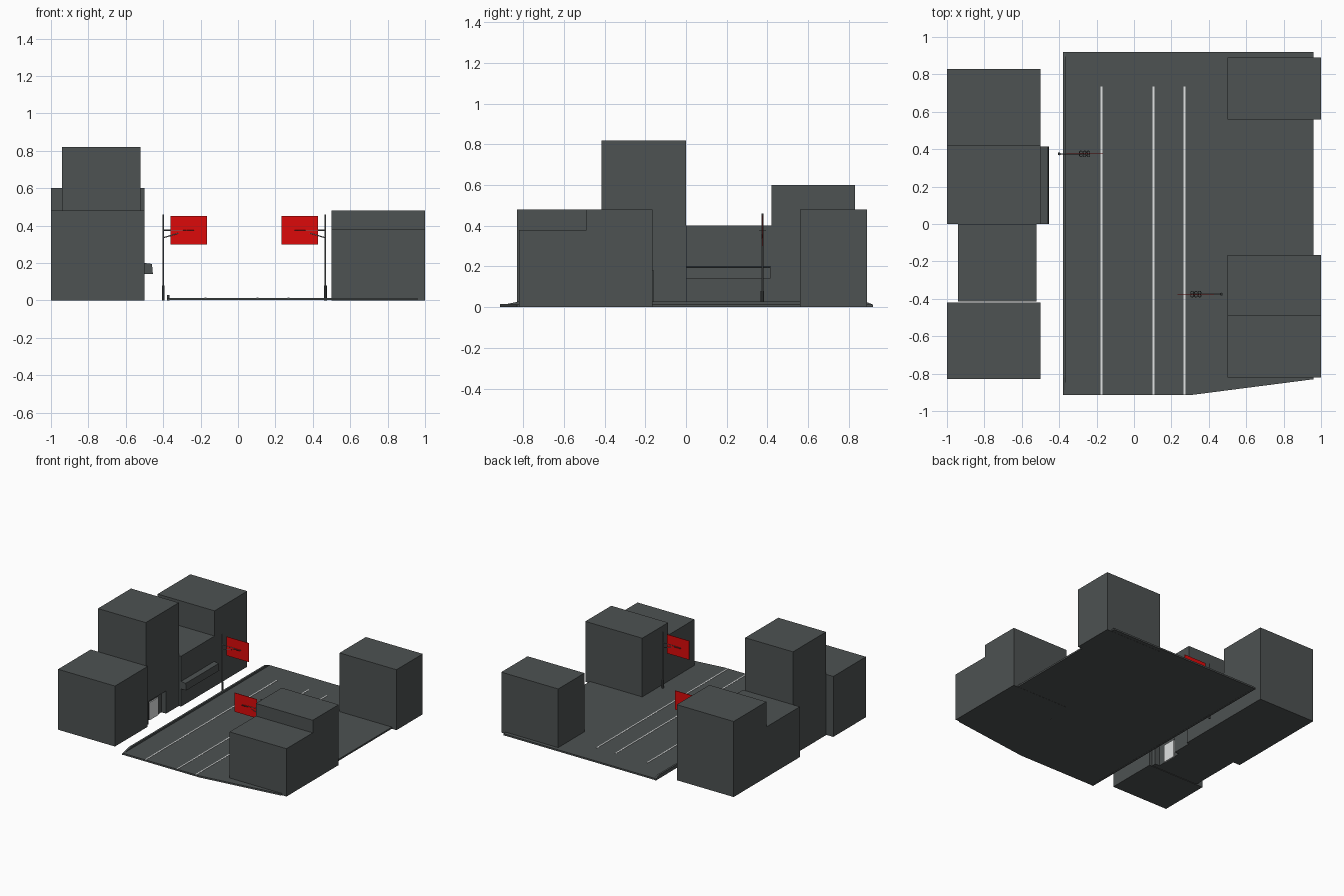
import bpy, bmesh, math
from mathutils import Vector

if "Cube" in bpy.data.objects:
    bpy.data.objects.remove(bpy.data.objects["Cube"])


def material(name, rgb):
    m = bpy.data.materials.new(name)
    m.diffuse_color = (*rgb, 1)
    m.use_nodes = True
    m.node_tree.nodes["Principled BSDF"].inputs["Base Color"].default_value = m.diffuse_color
    return m


GREY = material("concrete_grey", (0.075, 0.084, 0.084))
RED = material("sign_red", (0.72, 0.003, 0.003))
WHITE = material("line_white", (0.75, 0.77, 0.77))
STEEL = material("pole_steel", (0.14, 0.15, 0.15))


def add_mesh(name, bm, mat):
    bmesh.ops.recalc_face_normals(bm, faces=bm.faces)
    me = bpy.data.meshes.new(name)
    bm.to_mesh(me)
    bm.free()
    me.materials.append(mat)
    ob = bpy.data.objects.new(name, me)
    bpy.context.collection.objects.link(ob)
    return ob


def box(name, x, y, z, mat=GREY):
    bm = bmesh.new()
    bmesh.ops.create_cube(bm, size=1)
    for v in bm.verts:
        v.co = [(a + b) / 2 + c * (b - a) for (a, b), c in zip((x, y, z), v.co)]
    return add_mesh(name, bm, mat)


def prism(name, points, offset, mat=GREY):
    """Extrude a closed outline by an offset."""
    bm = bmesh.new()
    face = bm.faces.new([bm.verts.new(p) for p in points])
    new = bmesh.ops.extrude_face_region(bm, geom=[face], use_keep_orig=True)
    verts = [g for g in new["geom"] if isinstance(g, bmesh.types.BMVert)]
    bmesh.ops.translate(bm, verts=verts, vec=offset)
    return add_mesh(name, bm, mat)


def rod(name, a, b, radius, mat=STEEL, sides=10):
    a, b = Vector(a), Vector(b)
    bm = bmesh.new()
    bmesh.ops.create_cone(bm, cap_ends=True, segments=sides, radius1=radius,
                          radius2=radius, depth=(b - a).length)
    ob = add_mesh(name, bm, mat)
    ob.location = (a + b) / 2
    ob.rotation_euler = (b - a).to_track_quat('Z', 'Y').to_euler()
    return ob


# Buildings on both sides of the street
box("left_back_building", (-1, -0.5), (0.42, 0.83), (0, 0.6))
box("left_shop_building", (-1, -0.5), (0, 0.42), (0, 0.4))
box("left_front_building", (-1, -0.5), (-0.83, -0.42), (0, 0.48))
box("right_back_building", (0.5, 1), (0.56, 0.89), (0, 0.48))
box("right_middle_building", (0.5, 1), (-0.49, -0.165), (0, 0.48))
box("right_front_building", (0.5, 1), (-0.82, -0.49), (0, 0.38))

# Tower with a recessed doorway and a pale door
tower = box("left_tower", (-0.94, -0.52), (-0.415, 0), (0, 0.82))
cutter = box("doorway_cutter", (-0.56, -0.45), (-0.38, -0.16), (-0.1, 0.18))
cutter.hide_render = True
cutter.hide_set(True)
cut = tower.modifiers.new("doorway", 'BOOLEAN')
cut.operation = 'DIFFERENCE'
cut.object = cutter
cut.solver = 'EXACT'
bpy.context.view_layer.objects.active = tower
tower.select_set(True)
bpy.ops.object.modifier_apply(modifier="doorway")
bpy.data.objects.remove(cutter, do_unlink=True)
box("tower_door", (-0.56, -0.552), (-0.32, -0.21), (0.0, 0.14), WHITE)

# Shop awning
prism("shop_awning", [(-0.5, 0, 0.14), (-0.455, 0, 0.14), (-0.46, 0, 0.195), (-0.5, 0, 0.2)],
      (0, 0.415, 0))

# Road slab with its slanted front corner
prism("road", [(-0.375, -0.915, 0.001), (0.3, -0.915, 0.001), (0.96, -0.83, 0.001),
               (0.96, 0.92, 0.001), (-0.375, 0.92, 0.001)], (0, 0, 0.013))

# Kerb tapering at both ends
prism("kerb", [(-0.38, -0.915, 0), (-0.38, 0.92, 0), (-0.38, 0.92, 0.012),
               (-0.38, 0.88, 0.028), (-0.38, -0.82, 0.028), (-0.38, -0.915, 0.008)],
      (0.015, 0, 0))

# Painted lane lines
for i, x in enumerate((-0.173, 0.105, 0.27)):
    box(f"lane_line_{i + 1}", (x - 0.005, x + 0.005), (-0.914, 0.735), (0.013, 0.016), WHITE)


def hanging_sign(side, px, py, s):
    """Pole with two arms, a red sign and its ring hanger; s points to the road."""
    rod(f"{side}_pole", (px, py, 0), (px, py, 0.46), 0.005)
    rod(f"{side}_pole_base", (px, py, 0), (px, py, 0.08), 0.008, GREY)
    rod(f"{side}_upper_arm", (px, py, 0.375), (px + s * 0.11, py, 0.375), 0.003)
    rod(f"{side}_lower_arm", (px, py, 0.335), (px + s * 0.085, py, 0.36), 0.003)
    c = px + s * 0.136
    box(f"{side}_sign", (c - 0.098, c + 0.098), (py - 0.002, py + 0.002), (0.3, 0.45), RED)
    for i in range(3):
        for j in (-1, 1):
            bpy.ops.mesh.primitive_torus_add(
                major_segments=10, minor_segments=4, major_radius=0.008, minor_radius=0.002,
                location=(c + (i - 1) * 0.02, py + j * 0.008, 0.375))
            ring = bpy.context.object
            ring.name = f"{side}_hanger_ring_{i + 1}_{'front' if j < 0 else 'back'}"
            ring.data.materials.append(GREY)


hanging_sign("left", -0.4, 0.375, 1)
hanging_sign("right", 0.467, -0.375, -1)
